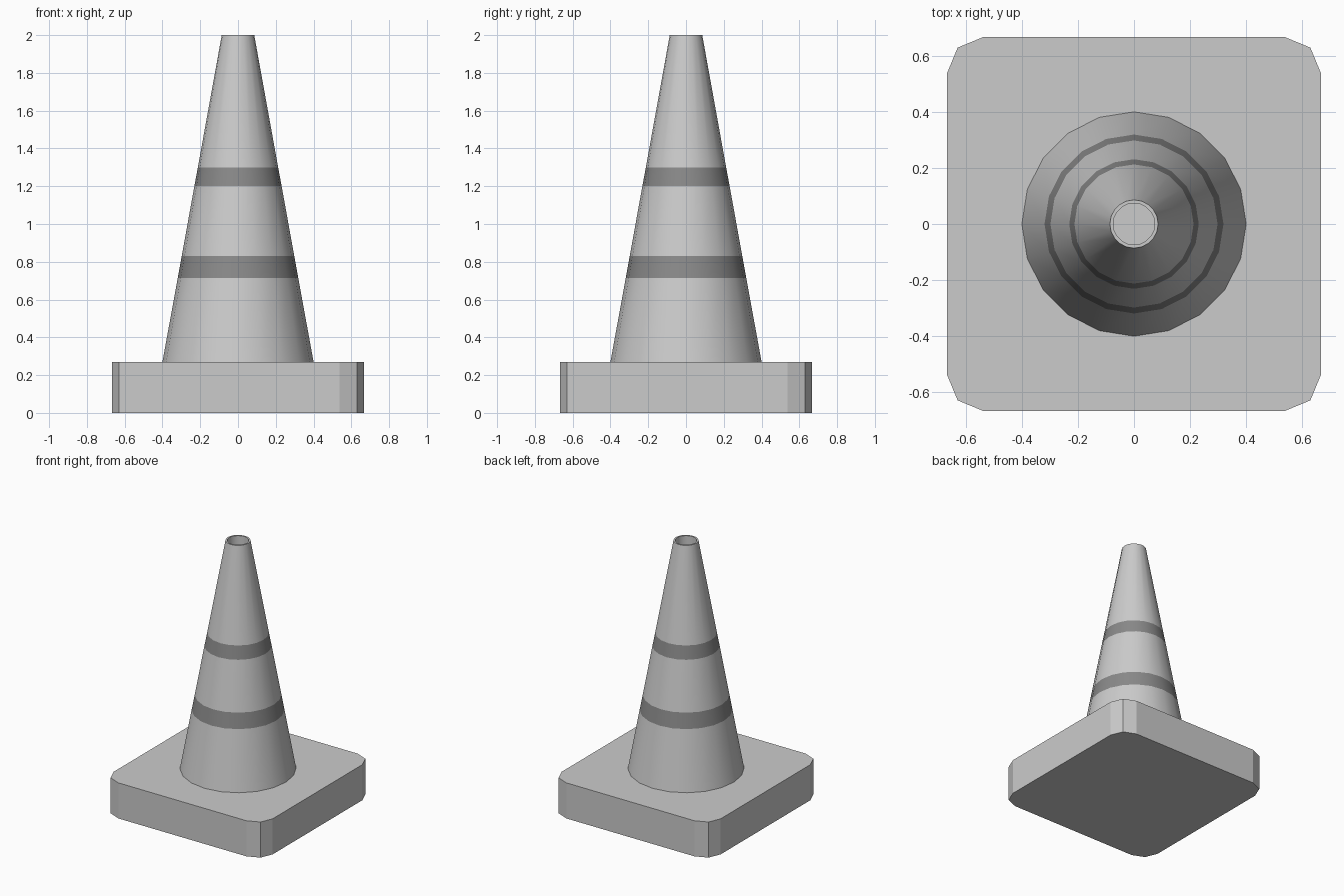
import bpy, bmesh, math

if "Cube" in bpy.data.objects:
    bpy.data.objects.remove(bpy.data.objects["Cube"])

def finish(bm, name):
    bmesh.ops.recalc_face_normals(bm, faces=bm.faces)
    mesh = bpy.data.meshes.new(name)
    bm.to_mesh(mesh)
    bm.free()
    ob = bpy.data.objects.new(name, mesh)
    bpy.context.collection.objects.link(ob)
    return ob

# Square base slab with two-segment rounded corners
HALF, HEIGHT, R = 0.667, 0.27, 0.13
bm = bmesh.new()
ring = []
for q in range(4):
    for s in range(3):
        a = math.radians(90 * q + 45 * s)
        m = math.radians(90 * q + 45)
        c = (HALF - R) * math.sqrt(2)
        ring.append(bm.verts.new((c * math.cos(m) + R * math.cos(a),
                                  c * math.sin(m) + R * math.sin(a), 0)))
bottom = bm.faces.new(ring)
ext = bmesh.ops.extrude_face_region(bm, geom=[bottom], use_keep_orig=True)
for v in ext["geom"]:
    if isinstance(v, bmesh.types.BMVert):
        v.co.z = HEIGHT
finish(bm, "base")

# Hollow cone body: outer wall with two bands, rim, inner wall down to the base
SIDES = 20
profile = [(0.40, 0.27), (0.319, 0.715), (0.298, 0.83), (0.231, 1.20),
           (0.2125, 1.30), (0.086, 2.0), (0.074, 2.0), (0.074, 1.9)]
bands = {1, 3}
bm = bmesh.new()
rings = [[bm.verts.new((r * math.cos(2 * math.pi * i / SIDES),
                        r * math.sin(2 * math.pi * i / SIDES), z))
          for i in range(SIDES)] for r, z in profile]
for k in range(len(rings) - 1):
    for i in range(SIDES):
        j = (i + 1) % SIDES
        f = bm.faces.new((rings[k][i], rings[k][j], rings[k + 1][j], rings[k + 1][i]))
        f.material_index = 1 if k in bands else 0
bm.faces.new(rings[-1])   # recess floor
bm.faces.new(rings[0][::-1])
cone = finish(bm, "cone")

# Darker stripe material on the band faces
stripe = bpy.data.materials.new("stripe")
stripe.diffuse_color = (0.25, 0.25, 0.25, 1)
stripe.use_nodes = True
stripe.node_tree.nodes["Principled BSDF"].inputs["Base Color"].default_value = stripe.diffuse_color
cone.data.materials.append(None)
cone.data.materials.append(stripe)

bpy.context.view_layer.objects.active = cone
cone.select_set(True)
bpy.ops.object.shade_smooth_by_angle(angle=math.radians(30))
